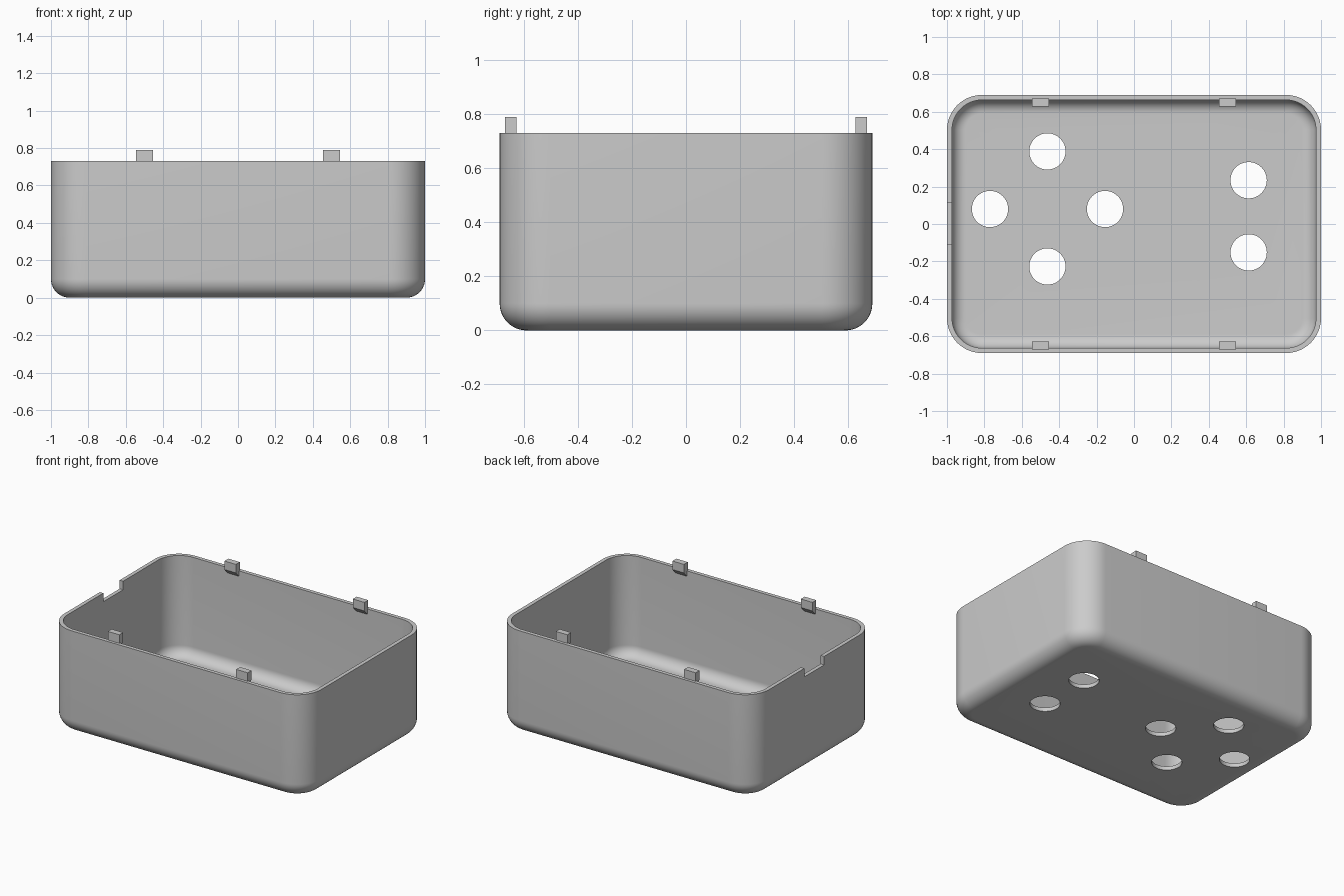
import bpy
import bmesh
from math import sin, cos, pi

if "Cube" in bpy.data.objects:
    bpy.data.objects.remove(bpy.data.objects["Cube"], do_unlink=True)

HALF_X, HALF_Y, HEIGHT = 1.0, 0.69, 0.73
WALL, CORNER, FILLET = 0.027, 0.187, 0.1
STEPS = 12

grey = bpy.data.materials.new("light grey plastic")
grey.use_nodes = True
colour = (0.6, 0.6, 0.6, 1)
grey.diffuse_color = colour
grey.node_tree.nodes["Principled BSDF"].inputs["Base Color"].default_value = colour


def make_object(name, bm):
    bmesh.ops.recalc_face_normals(bm, faces=bm.faces)
    mesh = bpy.data.meshes.new(name)
    bm.to_mesh(mesh)
    bm.free()
    mesh.materials.append(grey)
    obj = bpy.data.objects.new(name, mesh)
    bpy.context.collection.objects.link(obj)
    return obj


def rounded_loop(bm, inset, z):
    """Ring of vertices around a rounded rectangle."""
    r = CORNER - inset
    ring = []
    for quarter, (sx, sy) in enumerate([(1, 1), (-1, 1), (-1, -1), (1, -1)]):
        for i in range(STEPS + 1):
            a = (quarter + i / STEPS) * pi / 2
            ring.append(bm.verts.new((sx * (HALF_X - CORNER) + r * cos(a),
                                      sy * (HALF_Y - CORNER) + r * sin(a), z)))
    return ring


def fillet_rings(bm, offset):
    """Rings of a wall's rounded foot, from the wall down to the floor."""
    r = FILLET - offset
    rings = []
    for i in range(STEPS + 1):
        a = i / STEPS * pi / 2
        rings.append(rounded_loop(bm, FILLET - r * cos(a), FILLET - r * sin(a)))
    return rings


# Tray shell: outer skin, rim and inner skin in one loft
bm = bmesh.new()
outer = [rounded_loop(bm, 0, HEIGHT)] + fillet_rings(bm, 0)
inner = [rounded_loop(bm, WALL, HEIGHT)] + fillet_rings(bm, WALL)
loft = outer[::-1] + inner
for low, high in zip(loft, loft[1:]):
    for i in range(len(low)):
        j = (i + 1) % len(low)
        bm.faces.new((low[i], low[j], high[j], high[i]))
bm.faces.new(outer[-1])
bm.faces.new(inner[-1])
tray = make_object("tray", bm)

# Cutter for the six round floor holes
bm = bmesh.new()
hole_centres = [(-0.463, 0.388), (-0.463, -0.227), (-0.77, 0.08),
                (-0.155, 0.08), (0.613, 0.234), (0.613, -0.152)]
for x, y in hole_centres:
    made = bmesh.ops.create_cone(bm, cap_ends=True, segments=48, radius1=0.097,
                                 radius2=0.097, depth=0.2)
    bmesh.ops.translate(bm, verts=made["verts"], vec=(x, y, 0))
holes = make_object("hole_cutter", bm)

# Cutter for the cable notch in the end wall
bm = bmesh.new()
bmesh.ops.create_cube(bm, size=1)
bmesh.ops.scale(bm, verts=bm.verts, vec=(0.2, 0.22, 0.12))
bmesh.ops.translate(bm, verts=bm.verts, vec=(-HALF_X, 0.002, HEIGHT))
notch = make_object("notch_cutter", bm)

bpy.context.view_layer.objects.active = tray
tray.select_set(True)
for cutter in (holes, notch):
    cutter.hide_render = True
    mod = tray.modifiers.new("cut", "BOOLEAN")
    mod.operation = "DIFFERENCE"
    mod.solver = "EXACT"
    mod.object = cutter
    bpy.ops.object.modifier_apply(modifier=mod.name)
    bpy.data.objects.remove(cutter, do_unlink=True)
bpy.ops.object.shade_smooth_by_angle(angle=pi / 6)

# Snap clips: upright tabs that taper back into the long walls
clip_profile = [(0.67, 0.79), (0.627, 0.79), (0.627, 0.73), (0.67, 0.685)]
for side, side_name in ((-1, "front"), (1, "back")):
    for x, end_name in ((-0.5, "right"), (0.5, "left")):
        bm = bmesh.new()
        face = bm.faces.new([bm.verts.new((x - 0.045, side * y, z))
                             for y, z in clip_profile])
        made = bmesh.ops.extrude_face_region(bm, geom=[face])
        moved = [v for v in made["geom"] if isinstance(v, bmesh.types.BMVert)]
        bmesh.ops.translate(bm, verts=moved, vec=(0.09, 0, 0))
        make_object(f"{side_name}_{end_name}_clip", bm)
